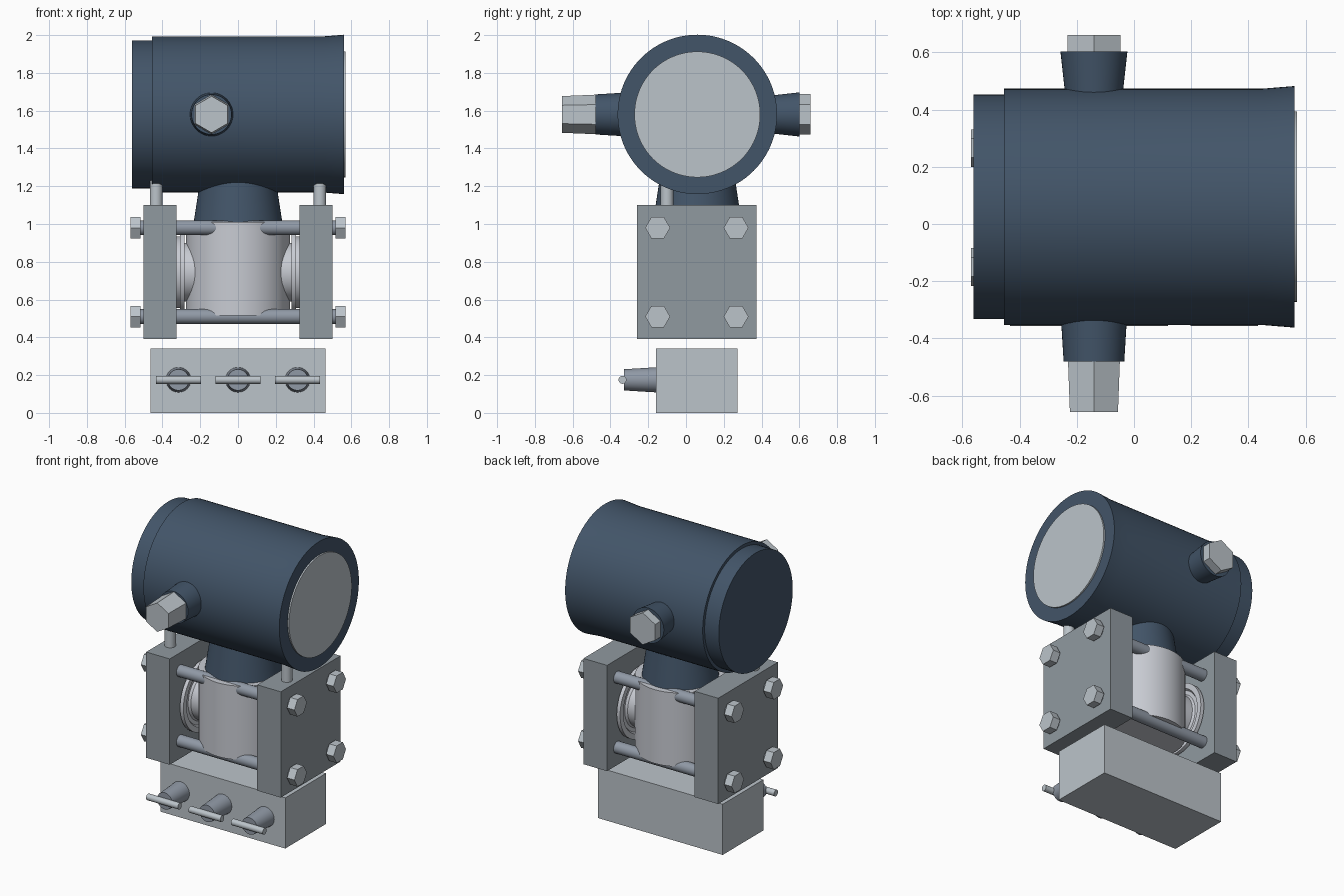
import bpy, bmesh, math
from mathutils import Matrix

if "Cube" in bpy.data.objects:
    bpy.data.objects.remove(bpy.data.objects["Cube"])


def material(name, rgb):
    m = bpy.data.materials.new(name)
    m.diffuse_color = (*rgb, 1)
    m.use_nodes = True
    m.node_tree.nodes["Principled BSDF"].inputs["Base Color"].default_value = m.diffuse_color
    return m


NAVY = material("navy paint", (0.055, 0.09, 0.14))
LIGHT = material("light steel", (0.50, 0.55, 0.59))
PLATE = material("plate grey", (0.28, 0.32, 0.35))
ROD = material("rod grey", (0.28, 0.32, 0.38))
CELL = material("pale steel", (0.58, 0.60, 0.65))

# Rotations that send the local z axis along x or y
AXIS = {
    "x": Matrix.Rotation(math.pi / 2, 4, "Y"),
    "y": Matrix.Rotation(-math.pi / 2, 4, "X"),
    "z": Matrix.Identity(4),
}


def finish(bm, name, mat, smooth):
    bmesh.ops.recalc_face_normals(bm, faces=bm.faces)
    me = bpy.data.meshes.new(name)
    bm.to_mesh(me)
    bm.free()
    me.materials.append(mat)
    ob = bpy.data.objects.new(name, me)
    bpy.context.collection.objects.link(ob)
    if smooth:
        bpy.ops.object.select_all(action="DESELECT")
        bpy.context.view_layer.objects.active = ob
        ob.select_set(True)
        bpy.ops.object.shade_smooth_by_angle(angle=math.radians(30))
    return ob


def turned(name, mat, axis, center, profile, sides=64, phase=0.0):
    """Solid of revolution: profile is (position along axis, radius), capped at both ends."""
    bm = bmesh.new()
    rings = []
    for t, r in profile:
        rings.append([bm.verts.new((r * math.cos(a), r * math.sin(a), t))
                      for a in (phase + 2 * math.pi * i / sides for i in range(sides))])
    for a, b in zip(rings, rings[1:]):
        for i in range(sides):
            j = (i + 1) % sides
            bm.faces.new((a[i], a[j], b[j], b[i]))
    bm.faces.new(rings[0])
    bm.faces.new(rings[-1])
    bm.transform(Matrix.Translation(center) @ AXIS[axis])
    return finish(bm, name, mat, sides > 8)


def box(name, mat, lo, hi):
    bm = bmesh.new()
    bmesh.ops.create_cube(bm, size=1)
    for v in bm.verts:
        v.co = [lo[k] + (v.co[k] + 0.5) * (hi[k] - lo[k]) for k in range(3)]
    return finish(bm, name, mat, False)


CY, CZ = 0.06, 1.58          # housing axis
PORT_X = -0.14               # conduit ports

# Electronics housing with a stepped rear cap and a flared display cap
turned("housing", NAVY, "x", (0, CY, CZ),
       [(-0.56, 0.392), (-0.455, 0.392), (-0.455, 0.413), (0.45, 0.413), (0.56, 0.422)], 96)
turned("display_window", LIGHT, "x", (0, CY, CZ), [(0.55, 0.333), (0.57, 0.333)], 96)

# Conduit ports with hexagonal plugs, front and back
turned("front_port", NAVY, "y", (PORT_X, 0, CZ), [(-0.48, 0.106), (-0.25, 0.12)], 48)
turned("front_plug", LIGHT, "y", (PORT_X, 0, CZ),
       [(-0.657, 0.097), (-0.47, 0.105)], 6, math.pi / 2)
turned("back_port", NAVY, "y", (PORT_X, 0, CZ), [(0.36, 0.09), (0.602, 0.117)], 48)
turned("back_plug", LIGHT, "y", (PORT_X, 0, CZ),
       [(0.59, 0.107), (0.66, 0.107)], 6, math.pi / 2)

# Neck and sensor cell
turned("neck", NAVY, "z", (0, CY, 0), [(1.0, 0.236), (1.3, 0.19)])
turned("sensor_cell", CELL, "z", (0, CY, 0), [(0.515, 0.275), (1.01, 0.275)])

for s, side in ((-1, "left"), (1, "right")):
    # Ringed diaphragm flange between the cell and the plate
    turned(side + "_diaphragm", CELL, "x", (0, CY, 0.745),
           [(s * t, r) for t, r in ((0.33, 0.19), (0.308, 0.19), (0.308, 0.235), (0.283, 0.235),
                                    (0.283, 0.20), (0.297, 0.19), (0.297, 0.165),
                                    (0.283, 0.155), (0.2, 0.155))])
    # Clamping plate
    xs = sorted((s * 0.325, s * 0.5))
    box(side + "_plate", PLATE, (xs[0], -0.26, 0.39), (xs[1], 0.373, 1.1))
    # Vent pin on the plate
    turned(side + "_vent_pin", LIGHT, "z", (s * 0.433, -0.1, 0), [(1.08, 0.034), (1.23, 0.034)], 32)

# Clamping bolts: a rod with a hex head at each end
for y in (-0.15, 0.265):
    for z in (0.51, 0.98):
        turned("bolt_rod", ROD, "x", (0, y, z), [(-0.53, 0.039), (0.53, 0.039)], 32)
        for s in (-1, 1):
            turned("bolt_head", LIGHT, "x", (0, y, z),
                   [(s * 0.515, 0.066), (s * 0.57, 0.066)], 6, math.pi / 2)

# Valve manifold block with three T-handled valves
box("manifold", LIGHT, (-0.463, -0.16, 0), (0.463, 0.272, 0.34))
for x in (-0.315, 0, 0.315):
    turned("valve_stem", ROD, "y", (x, 0, 0.175), [(-0.328, 0.056), (-0.15, 0.067)], 32)
    turned("valve_handle", LIGHT, "x", (x, -0.336, 0.175), [(-0.118, 0.021), (0.118, 0.021)], 24)
